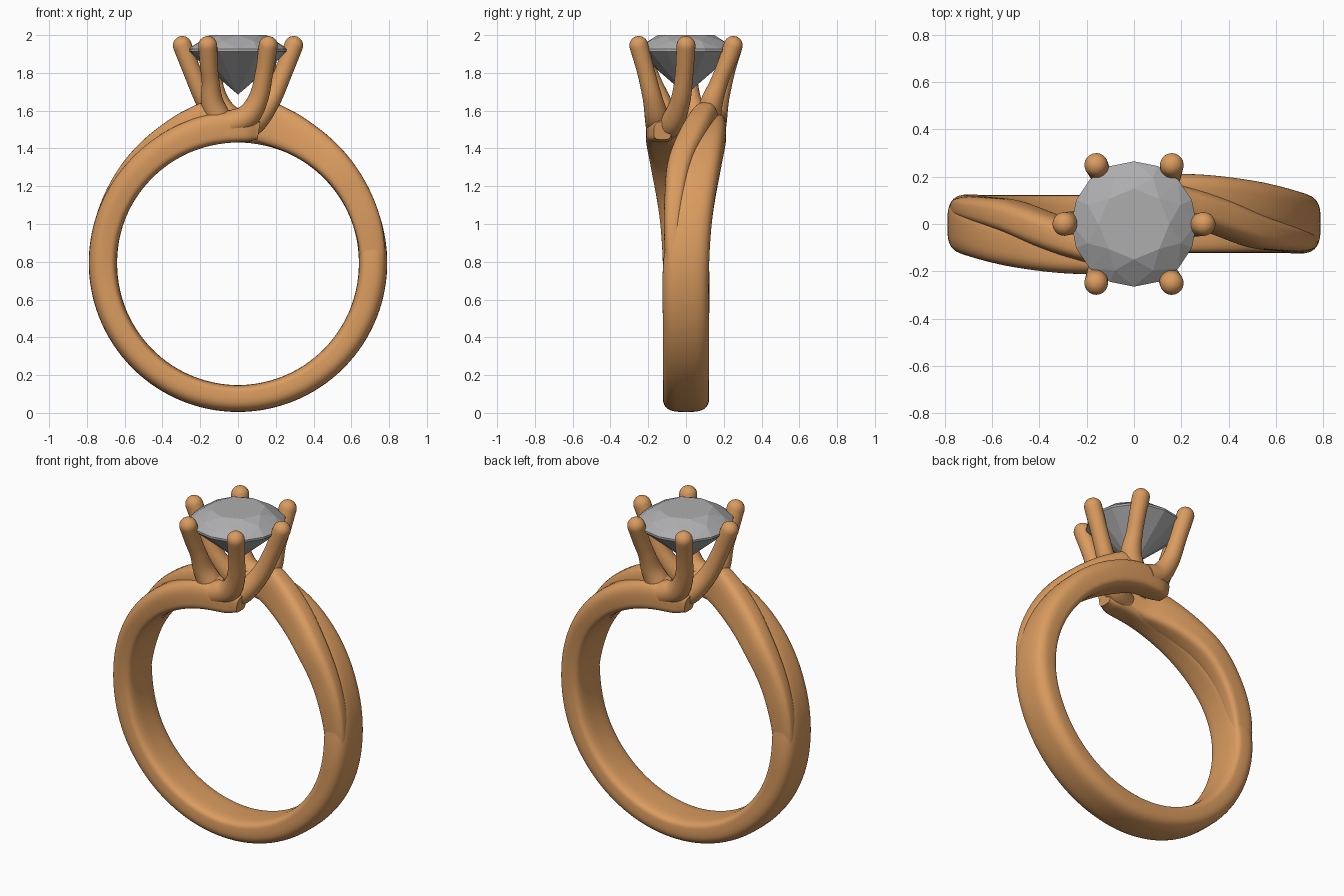
import bpy, bmesh, math
from mathutils import Vector, Matrix

if "Cube" in bpy.data.objects:
    bpy.data.objects.remove(bpy.data.objects["Cube"])

def material(name, col):
    m = bpy.data.materials.new(name)
    m.diffuse_color = (*col, 1)
    m.use_nodes = True
    m.node_tree.nodes["Principled BSDF"].inputs["Base Color"].default_value = m.diffuse_color
    return m

GOLD = material("rose_gold", (0.70, 0.33, 0.115))
GEM = material("clear_stone", (0.42, 0.42, 0.43))
CZ = 0.795  # centre height of the finger hole

def spline(keys, steps):
    """Catmull-Rom through tuples of numbers."""
    k = [Vector(v) for v in keys]
    k = [2 * k[0] - k[1]] + k + [2 * k[-1] - k[-2]]
    out = []
    for i in range(1, len(k) - 2):
        a, b, c, d = k[i - 1:i + 3]
        for s in range(steps):
            t = s / steps
            out.append(0.5 * (2 * b + (c - a) * t + (2 * a - 5 * b + 4 * c - d) * t * t
                              + (3 * b - a - 3 * c + d) * t ** 3))
    return out + [k[-2]]

def loft(name, rings, cap_start=True):
    """Skin rings of points, then add the half-turn twin about z."""
    for twin in (0, 1):
        bm = bmesh.new()
        rot = Matrix.Rotation(math.pi * twin, 3, 'Z')
        vs = [[bm.verts.new(rot @ p) for p in r] for r in rings]
        n = len(rings[0])
        for a, b in zip(vs, vs[1:]):
            for i in range(n):
                bm.faces.new((a[i], a[(i + 1) % n], b[(i + 1) % n], b[i]))
        if cap_start:
            bm.faces.new(vs[0])
        bm.faces.new(vs[-1])
        bmesh.ops.recalc_face_normals(bm, faces=bm.faces)
        finish(name + ("_back", "_front")[twin], bm, GOLD, 50)

def finish(name, bm, mat, angle=None):
    me = bpy.data.meshes.new(name)
    bm.to_mesh(me)
    bm.free()
    me.materials.append(mat)
    ob = bpy.data.objects.new(name, me)
    bpy.context.collection.objects.link(ob)
    if angle:
        bpy.ops.object.select_all(action='DESELECT')
        bpy.context.view_layer.objects.active = ob
        ob.select_set(True)
        bpy.ops.object.shade_smooth_by_angle(angle=math.radians(angle))

def power(v, e):
    return math.copysign(abs(v) ** e, v)

def band(name, keys, steps, cap_start):
    """Band with a domed outside; keys: angle from top, y, half width, inner r, outer r."""
    rings = []
    for deg, y, h, r0, r1 in spline(keys, steps):
        t = math.radians(deg)
        ring = []
        for i in range(40):
            f = 2 * math.pi * i / 40
            s = math.sin(f)
            r = (r0 + r1) / 2 + (r1 - r0) / 2 * power(s, 0.85 if s > 0 else 0.4)
            ring.append(Vector((r * math.sin(t), y + h * power(math.cos(f), 0.6),
                                CZ + r * math.cos(t))))
        rings.append(ring)
    loft(name, rings, cap_start)

def prong(name, keys):
    """Round claw with a domed tip; keys: x, y, z, radius."""
    pts = spline(keys, 10)
    rings = []
    def ring(c, d, r):
        u = Vector((0, 1, 0)).cross(d).normalized()
        v = d.cross(u)
        rings.append([c + r * (u * math.cos(a) + v * math.sin(a))
                      for a in (2 * math.pi * i / 24 for i in range(24))])
    for i, p in enumerate(pts):
        d = (pts[min(i + 1, len(pts) - 1)] - pts[max(i - 1, 0)]).to_3d().normalized()
        ring(p.to_3d(), d, p[3])
    for i in range(1, 8):
        a = i / 8 * math.pi / 2 * 1.08
        ring(p.to_3d() + d * p[3] * math.sin(a), d, p[3] * math.cos(a))
    loft(name, rings)

# Main shank: from the bottom, up one side, sweeping off-centre over the top
band("shank", [(180, 0, .122, .648, .79), (150, 0, .122, .646, .79), (120, 0, .122, .643, .79),
               (92, 0, .122, .64, .79), (70, .028, .112, .64, .79), (45, .082, .1, .638, .79),
               (25, .122, .086, .637, .795), (8, .138, .074, .636, .80),
               (-3, .135, .066, .64, .785), (-9, .125, .045, .66, .755)], 10, False)

# Second strand: wedge that emerges from the shank and climbs to the head
band("shoulder_strand", [(105, -.06, .04, .66, .765), (78, -.07, .046, .643, .786),
                         (60, -.055, .058, .641, .797), (45, -.028, .07, .64, .812),
                         (30, .03, .078, .638, .832), (19, .075, .075, .638, .855),
                         (11, .105, .066, .642, .865), (2, .115, .045, .66, .80)], 10, True)

# Six claws, made as three plus their half-turn twins
prong("near_claw", [(.09, .11, 1.53, .072), (.135, .135, 1.64, .06), (.145, .175, 1.75, .047),
                    (.155, .215, 1.85, .047), (.16, .25, 1.945, .05)])
prong("far_claw", [(.04, .145, 1.53, .07), (-.05, .155, 1.57, .064), (-.11, .178, 1.67, .052),
                   (-.14, .213, 1.81, .047), (-.16, .25, 1.945, .05)])
prong("side_claw", [(.02, .12, 1.505, .068), (-.08, .075, 1.535, .064), (-.17, .03, 1.65, .053),
                    (-.235, .01, 1.79, .048), (-.295, 0, 1.945, .05)])

# Brilliant-cut stone: hull of table, star, girdle and pavilion points
bm = bmesh.new()
for n, r, z, off in ((8, .15, 2.0, 0), (8, .213, 1.968, .5), (16, .265, 1.926, 0),
                     (16, .265, 1.914, 0), (8, .09, 1.765, .5), (1, 0, 1.685, 0)):
    for i in range(n):
        a = 2 * math.pi * (i + off) / n
        bm.verts.new((r * math.cos(a), r * math.sin(a), z))
bmesh.ops.convex_hull(bm, input=bm.verts)
bmesh.ops.dissolve_limit(bm, angle_limit=0.02, verts=bm.verts, edges=bm.edges)
bmesh.ops.recalc_face_normals(bm, faces=bm.faces)
finish("stone", bm, GEM)
